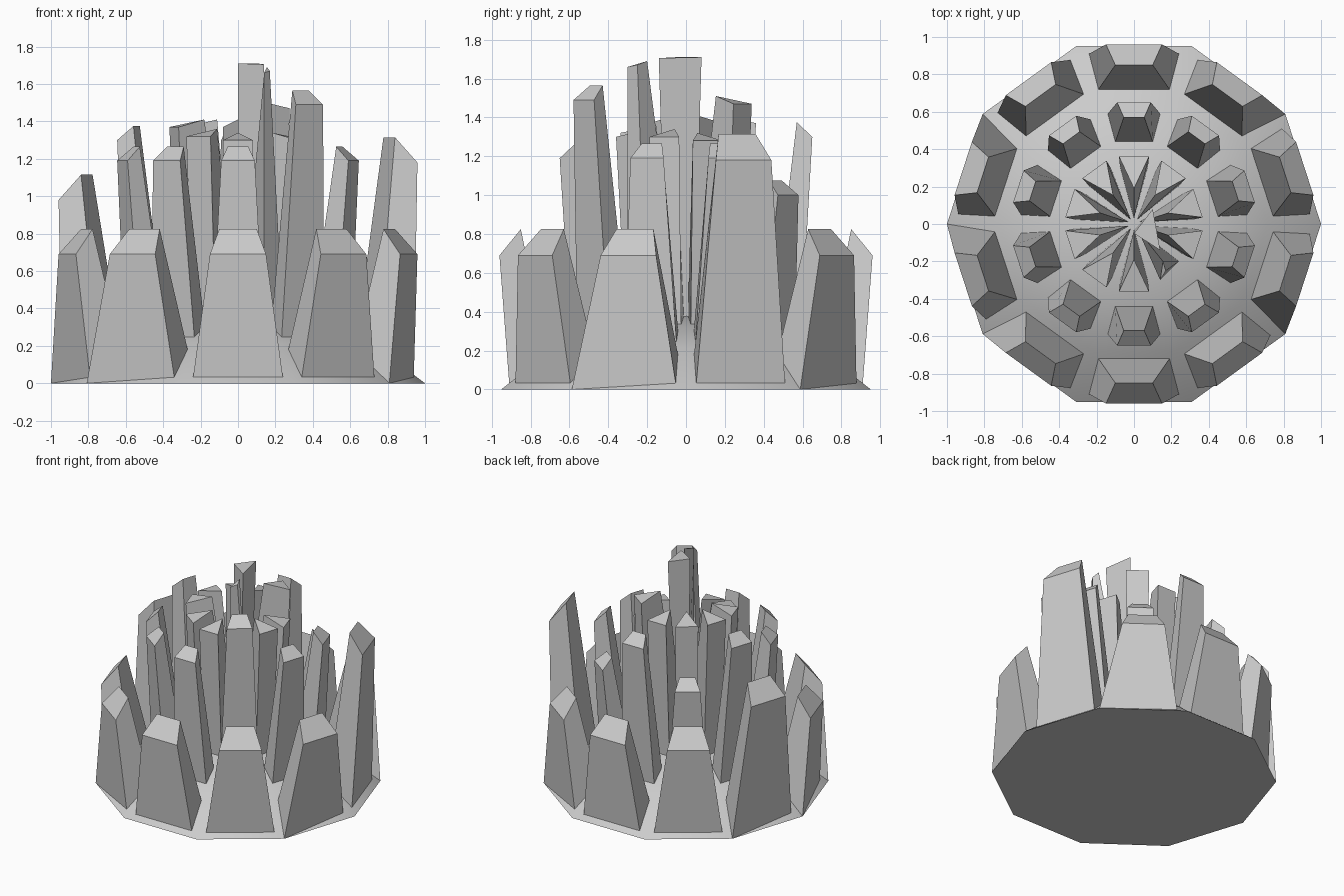
import bpy, bmesh
from math import sin, cos, radians
from mathutils import Vector

cube = bpy.data.objects.get("Cube")
if cube:
    bpy.data.objects.remove(cube)

stone = bpy.data.materials.new("pale_grey_stone")
stone.use_nodes = True
grey = (0.6, 0.6, 0.6, 1)
stone.diffuse_color = grey
stone.node_tree.nodes["Principled BSDF"].inputs["Base Color"].default_value = grey

APO = cos(radians(18))
# dome outline: distance to the middle of an edge, height
DOME = [(APO, 0), (0.68, 0.213), (0.4, 0.32), (0, 0.39)]


def dome_z(r):
    for (r1, z1), (r0, z0) in zip(DOME, DOME[1:]):
        if r >= r0:
            return z0 + (z1 - z0) * (r - r0) / (r1 - r0)
    return DOME[-1][1]


def finish(name, bm):
    bmesh.ops.recalc_face_normals(bm, faces=bm.faces)
    mesh = bpy.data.meshes.new(name)
    bm.to_mesh(mesh)
    bm.free()
    mesh.materials.append(stone)
    obj = bpy.data.objects.new(name, mesh)
    bpy.context.collection.objects.link(obj)
    return obj


def place(angle, r, side, z):
    """Point at distance r along the angle, shifted sideways (anticlockwise +)."""
    a = radians(angle)
    return Vector((r * cos(a) - side * sin(a), r * sin(a) + side * cos(a), z))


def prism(name, bottom, top):
    bm = bmesh.new()
    lo = [bm.verts.new(p) for p in bottom]
    hi = [bm.verts.new(p) for p in top]
    n = len(lo)
    bm.faces.new(lo)
    bm.faces.new(hi)
    for i in range(n):
        j = (i + 1) % n
        bm.faces.new((lo[i], lo[j], hi[j], hi[i]))
    return finish(name, bm)


# ten-sided domed base, smooth on top and flat underneath
bm = bmesh.new()
rings = [[bm.verts.new((r / APO * cos(radians(36 * k)), r / APO * sin(radians(36 * k)), z))
          for k in range(10)] for r, z in DOME[:-1]]
peak = bm.verts.new((0, 0, DOME[-1][1]))
for k in range(10):
    j = (k + 1) % 10
    for a, b in zip(rings, rings[1:]):
        bm.faces.new((a[k], a[j], b[j], b[k])).smooth = True
    bm.faces.new((rings[-1][k], rings[-1][j], peak)).smooth = True
bm.faces.new(rings[0])
for e in bm.edges:
    e.smooth = not all(v in rings[0] for v in e.verts)
finish("base", bm)


def tower(name, angle, base, top, z_out, z_in, rim_corner=False):
    """base/top: outer radius, outer half width, inner radius, inner half width."""
    ro, wo, ri, wi = base
    bottom = [place(angle, ro, -wo, dome_z(ro)), place(angle, ro, wo, dome_z(ro)),
              place(angle, ri, wi, dome_z(ri)), place(angle, ri, -wi, dome_z(ri))]
    if rim_corner:
        bottom[0] = place(angle - 18, 1, 0, 0)
    ro, wo, ri, wi = top
    prism(name, bottom,
          [place(angle, ro, -wo, z_out), place(angle, ro, wo, z_out),
           place(angle, ri, wi, z_in), place(angle, ri, -wi, z_in)])


# outer and middle rings of leaning towers
outer_height = {18: 1.18, 162: 0.98}
middle_height = {54: 1.0, 90: 1.3, 126: 1.0, 162: 1.3, 306: 1.49}
rim_towers = (54, 162, 198, 234, 342)
for angle in range(18, 360, 36):
    h = outer_height.get(angle, 0.69)
    tower(f"outer_tower_{angle}", angle, (0.91, 0.24, 0.72, 0.19),
          (0.96, 0.15, 0.85, 0.1), h, h + 0.135, angle in rim_towers)
    h = middle_height.get(angle, 1.19)
    tower(f"middle_tower_{angle}", angle, (0.59, 0.14, 0.44, 0.1),
          (0.65, 0.09, 0.57, 0.055), h, h + 0.075)

# inner ring of three-sided spikes
spike_height = {18: 1.28, 54: 1.47, 234: 1.32, 270: 1.3, 342: 1.3}
for angle in range(18, 360, 36):
    if angle == 306:
        continue
    h = spike_height.get(angle, 1.37)
    prism(f"inner_spike_{angle}",
          [place(angle, 0.31, -0.075, dome_z(0.31)), place(angle, 0.31, 0.075, dome_z(0.31)),
           place(angle, 0.03, 0, dome_z(0.03))],
          [place(angle, 0.36, -0.08, h), place(angle, 0.36, 0.08, h),
           place(angle, 0.19, 0, h + 0.04)])

# thin tall spike and the tallest spike near the middle
prism("thin_spike",
      [(0.14, -0.3, 0.33), (0.24, -0.2, 0.33), (0.02, -0.03, 0.38)],
      [(0.14, -0.3, 1.66), (0.17, -0.25, 1.67), (0.155, -0.2, 1.69)])
prism("tallest_spike",
      [(0.1, -0.1, 0.37), (0.07, 0.04, 0.37), (0, -0.03, 0.38)],
      [(0.14, -0.14, 1.705), (0.1, 0.08, 1.71), (0, -0.05, 1.71)])
